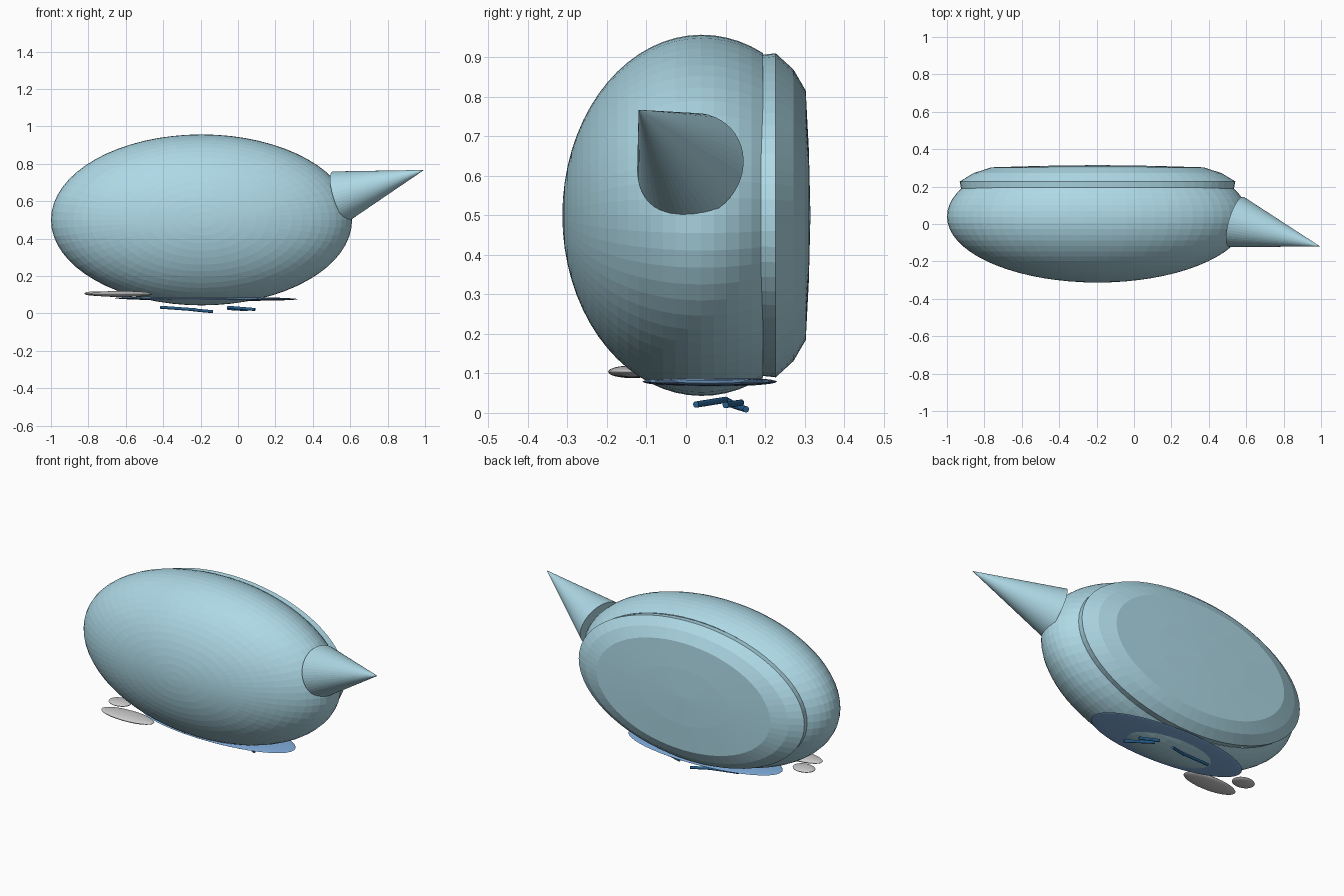
import bpy, bmesh, math
from mathutils import Vector, Matrix

if "Cube" in bpy.data.objects:
    bpy.data.objects.remove(bpy.data.objects["Cube"])


def material(name, rgb):
    m = bpy.data.materials.new(name)
    m.diffuse_color = (*rgb, 1)
    m.use_nodes = True
    m.node_tree.nodes["Principled BSDF"].inputs["Base Color"].default_value = m.diffuse_color
    return m


PALE = material("pale_blue", (0.42, 0.69, 0.79))
MID = material("mid_blue", (0.22, 0.42, 0.72))
DARK = material("dark_blue", (0.02, 0.12, 0.28))


def finish(name, bm, mat=None):
    bmesh.ops.recalc_face_normals(bm, faces=bm.faces[:])
    me = bpy.data.meshes.new(name)
    bm.to_mesh(me)
    bm.free()
    ob = bpy.data.objects.new(name, me)
    bpy.context.collection.objects.link(ob)
    if mat:
        me.materials.append(mat)
    return ob


def lathe_y(name, profile, sx, sz, mat, cx=-0.195, cz=0.5, n=64):
    """Elliptical lathe around the y axis; profile holds (radius, y)."""
    bm = bmesh.new()
    rings = []
    for r, y in profile:
        count = 1 if r < 1e-6 else n
        rings.append([bm.verts.new((cx + sx * r * math.cos(i * math.tau / n), y,
                                    cz + sz * r * math.sin(i * math.tau / n)))
                      for i in range(count)])
    for a, b in zip(rings, rings[1:]):
        for i in range(n):
            j = (i + 1) % n
            if len(a) == 1:
                bm.faces.new((a[0], b[i], b[j]))
            elif len(b) == 1:
                bm.faces.new((a[i], a[j], b[0]))
            else:
                bm.faces.new((a[i], a[j], b[j], b[i]))
    return finish(name, bm, mat)


def ellipsoid(name, loc, size, mat=None, tilt=0.0):
    bm = bmesh.new()
    bmesh.ops.create_uvsphere(bm, u_segments=48, v_segments=16, radius=1)
    bm.transform(Matrix.Translation(loc) @ Matrix.Rotation(tilt, 4, 'Y')
                 @ Matrix.Diagonal((*size, 1)))
    return finish(name, bm, mat)


def taper(name, a, b, r1, r2, mat, n=12):
    a, b = Vector(a), Vector(b)
    d = b - a
    bm = bmesh.new()
    bmesh.ops.create_cone(bm, cap_ends=True, segments=n, radius1=r1, radius2=r2,
                          depth=d.length)
    bm.transform(Matrix.Translation((a + b) / 2)
                 @ d.to_track_quat('Z', 'Y').to_matrix().to_4x4())
    return finish(name, bm, mat)


# Main body: ellipsoid with its pole facing front, cut off at the back
steps = 22
end = math.pi / 2 + math.asin(0.155 / 0.353)
body = [(math.sin(end * i / steps), 0.04 - 0.353 * math.cos(end * i / steps))
        for i in range(steps + 1)]
lathe_y("body", body, 0.805, 0.457, PALE)

# Bevelled plate closing the back
lathe_y("back_plate", [(0.0, 0.19), (0.99, 0.19), (1.0, 0.227), (0.9, 0.272), (0.77, 0.303),
                       (0.4, 0.311), (0.0, 0.315)], 0.737, 0.41, PALE)

# Side cone
taper("side_cone", (0.547, 0.011, 0.625), (0.995, -0.12, 0.767), 0.14, 0.0, PALE, 48)

# Flat blue disc under the body
ellipsoid("bottom_disc", (-0.17, 0.06, 0.079), (0.49, 0.17, 0.012), MID, 0.006)

# Grey pebbles
ellipsoid("large_pebble", (-0.625, -0.136, 0.104), (0.168, 0.061, 0.016))
ellipsoid("small_pebble", (-0.757, -0.02, 0.106), (0.065, 0.05, 0.012))

# Small sticks below the disc
sticks = [((-0.415, 0.10, 0.033), (-0.22, 0.125, 0.019)),
          ((-0.24, 0.12, 0.019), (-0.135, 0.152, 0.009)),
          ((-0.055, 0.10, 0.033), (0.09, 0.025, 0.021)),
          ((-0.055, 0.14, 0.026), (0.05, 0.10, 0.020))]
for i, (a, b) in enumerate(sticks):
    taper(f"stick_{i + 1}", a, b, 0.008, 0.008, DARK)
